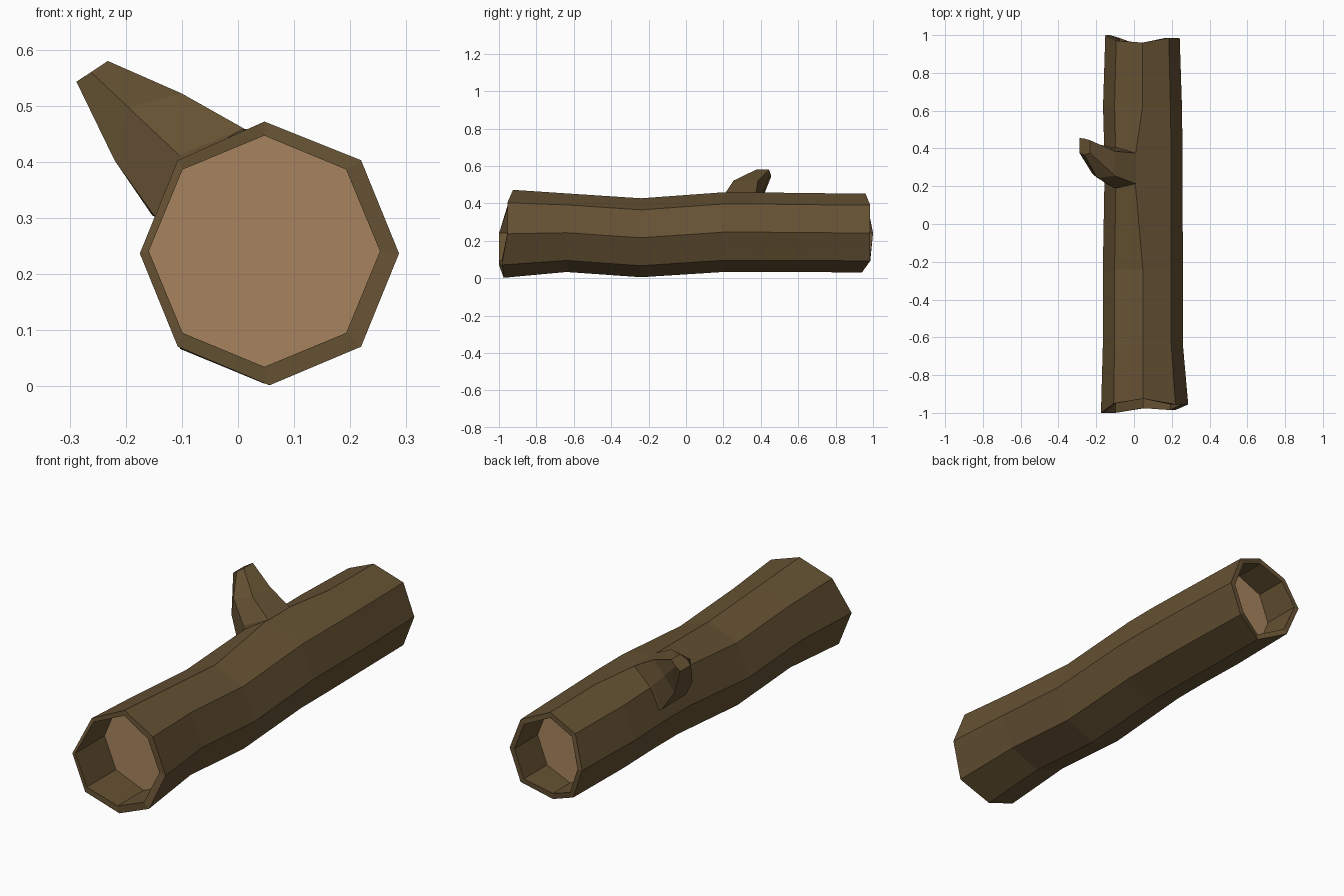
import bpy, bmesh, math


def material(name, rgb):
    m = bpy.data.materials.new(name)
    m.diffuse_color = (*rgb, 1)
    return m


bark = material("dark bark", (0.13, 0.083, 0.033))
wood = material("cut wood", (0.39, 0.23, 0.112))


def loft(name, rings, cap_material=0):
    """Skin a list of equal-sized rings and close both ends."""
    bm = bmesh.new()
    loops = [[bm.verts.new(p) for p in ring] for ring in rings]
    n = len(loops[0])
    for a, b in zip(loops, loops[1:]):
        for i in range(n):
            j = (i + 1) % n
            bm.faces.new((a[i], a[j], b[j], b[i]))
    for loop in (loops[0], loops[-1]):
        bm.faces.new(loop).material_index = cap_material
    bmesh.ops.recalc_face_normals(bm, faces=bm.faces)
    me = bpy.data.meshes.new(name)
    bm.to_mesh(me)
    bm.free()
    me.materials.append(bark)
    me.materials.append(wood)
    ob = bpy.data.objects.new(name, me)
    bpy.context.collection.objects.link(ob)
    return ob


def octagon(ys, cx, cz, rx, rz, top_x=None):
    """Eight-sided ring, starting at +x and going up; ys is one y or eight."""
    if not isinstance(ys, list):
        ys = [ys] * 8
    pts = []
    for i in range(8):
        a = i * math.pi / 4
        pts.append([cx + rx * math.cos(a), ys[i], cz + rz * math.sin(a)])
    if top_x is not None:
        pts[2][0] = top_x
    return pts


# Log: hollowed, ragged ends with recessed cut-wood discs
front_y = [-0.955, -0.955, -0.925, -0.95, -1.0, -1.0, -0.975, -0.985]
back_y = [0.985, 0.985, 0.96, 0.97, 1.0, 0.985, 0.94, 0.985]
loft("log", [
    octagon(-0.78, 0.047, 0.241, 0.206, 0.206),
    octagon(front_y, 0.047, 0.241, 0.206, 0.206),
    octagon(front_y, 0.056, 0.237, 0.231, 0.235, 0.047),
    octagon(-0.64, 0.047, 0.243, 0.212, 0.210),
    octagon(-0.24, 0.047, 0.216, 0.212, 0.211),
    octagon(0.20, 0.050, 0.246, 0.207, 0.213, 0.008),
    octagon(0.38, 0.050, 0.246, 0.207, 0.213, 0.010),
    octagon(0.62, 0.045, 0.244, 0.209, 0.211),
    octagon(back_y, 0.045, 0.241, 0.197, 0.211),
    octagon(back_y, 0.045, 0.241, 0.172, 0.184),
    octagon(0.81, 0.045, 0.241, 0.172, 0.184),
], cap_material=1)

# Branch stub: six-sided, bending back as it leaves the log
loft("branch_stub", [
    [(0.04, 0.21, 0.40), (-0.05, 0.19, 0.35), (-0.11, 0.21, 0.28),
     (-0.11, 0.40, 0.28), (-0.05, 0.41, 0.35), (0.04, 0.38, 0.40)],
    [(0.01, 0.213, 0.46), (-0.105, 0.19, 0.412), (-0.15, 0.215, 0.305),
     (-0.153, 0.40, 0.305), (-0.11, 0.405, 0.412), (0.01, 0.375, 0.46)],
    [(-0.10, 0.255, 0.522), (-0.195, 0.245, 0.497), (-0.22, 0.265, 0.403),
     (-0.22, 0.40, 0.403), (-0.18, 0.42, 0.48), (-0.10, 0.385, 0.522)],
    [(-0.232, 0.375, 0.58), (-0.262, 0.366, 0.56), (-0.288, 0.375, 0.543),
     (-0.288, 0.455, 0.543), (-0.262, 0.452, 0.56), (-0.232, 0.443, 0.58)],
])
